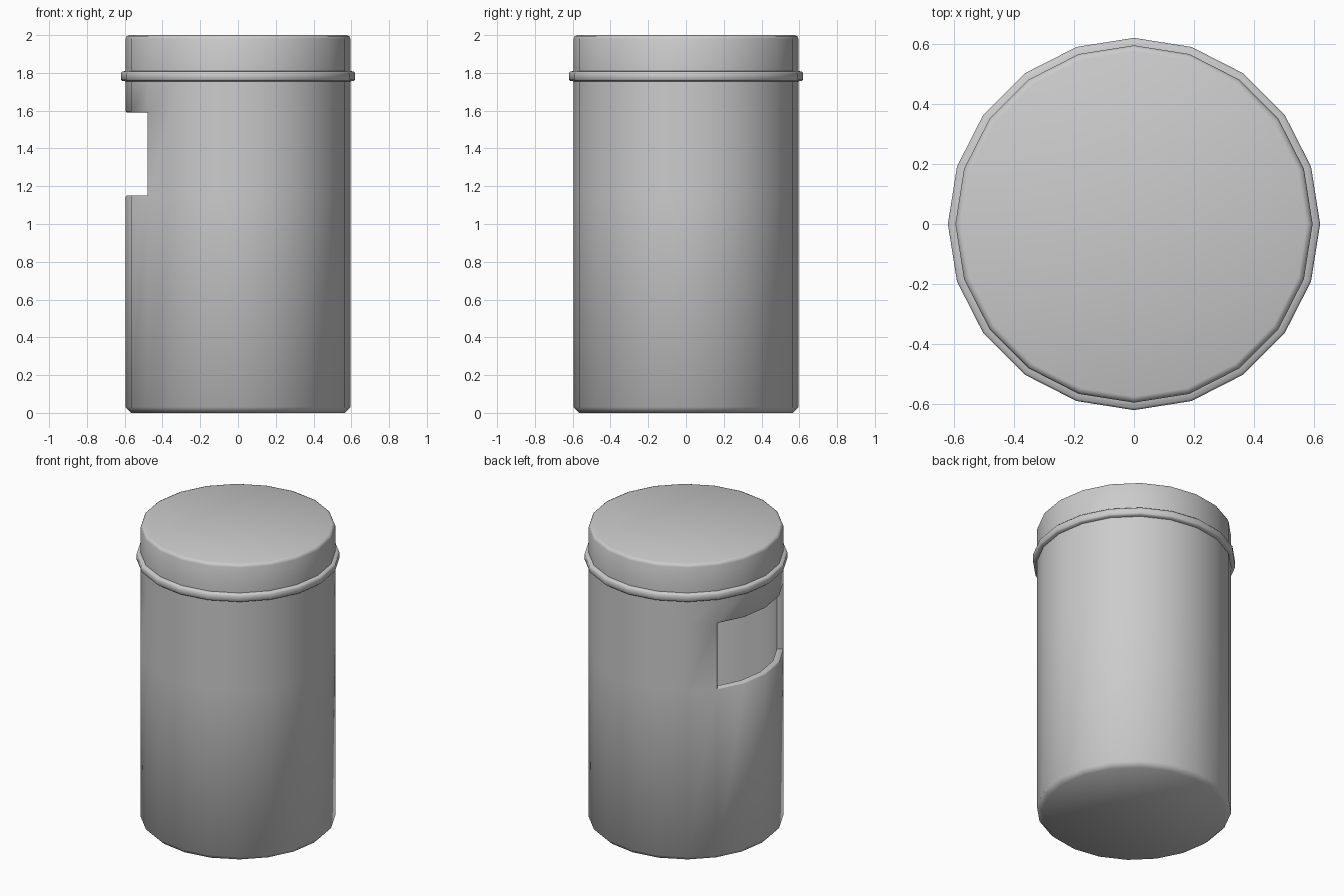
import bpy
import bmesh
from math import cos, sin, pi, radians

cube = bpy.data.objects.get("Cube")
if cube:
    bpy.data.objects.remove(cube)

SIDES = 20
SLOT_LOW, SLOT_HIGH = 1.15, 1.59
SLOT_SIDES = range(8, 12)      # the four panels facing -x
WALL = 0.04
R = 0.595


def material(name, colour):
    mat = bpy.data.materials.new(name)
    mat.use_nodes = True
    mat.diffuse_color = colour
    mat.node_tree.nodes["Principled BSDF"].inputs["Base Color"].default_value = colour
    return mat


def lathe(bm, profile, slot_row):
    """Spin a (radius, z) profile into a capped shell, leaving the slot open."""
    rings = [[bm.verts.new((r * cos(2 * pi * i / SIDES), r * sin(2 * pi * i / SIDES), z))
              for i in range(SIDES)] for r, z in profile]
    for row, (low, high) in enumerate(zip(rings, rings[1:])):
        for i in range(SIDES):
            if row == slot_row and i in SLOT_SIDES:
                continue
            j = (i + 1) % SIDES
            bm.faces.new((low[i], low[j], high[j], high[i]))
    bm.faces.new(rings[0][::-1])
    bm.faces.new(rings[-1])


bm = bmesh.new()

# Outer wall with chamfered base, collar ring and chamfered lid
lathe(bm, [(R - 0.03, 0), (R, 0.03), (R, SLOT_LOW), (R, SLOT_HIGH),
           (R, 1.755), (0.613, 1.758), (0.62, 1.765), (0.62, 1.80),
           (0.613, 1.807), (R, 1.81), (R, 1.98), (R - 0.006, 1.994),
           (R - 0.02, 2.0)], 2)

# Inner wall, floor and ceiling
inner = R - WALL
lathe(bm, [(inner, WALL), (inner, SLOT_LOW), (inner, SLOT_HIGH), (inner, 2 - WALL)], 1)

# Join both walls around the slot
border = [e for e in bm.edges if e.is_boundary]
rim = bmesh.ops.bridge_loops(bm, edges=border)["faces"]
bmesh.ops.recalc_face_normals(bm, faces=bm.faces)

# Soften the outer edge of the slot
rim_faces = set(rim)
lip = [e for f in rim for e in f.edges
       if not all(g in rim_faces for g in e.link_faces)
       and all(v.co.xy.length > R - WALL / 2 for v in e.verts)]
bmesh.ops.bevel(bm, geom=lip, offset=0.006, segments=1, affect='EDGES')

mesh = bpy.data.meshes.new("bin_body")
bm.to_mesh(mesh)
bm.free()
body = bpy.data.objects.new("bin_body", mesh)
bpy.context.collection.objects.link(body)
mesh.materials.append(material("light grey", (0.6, 0.6, 0.6, 1)))

bpy.ops.object.select_all(action='DESELECT')
body.select_set(True)
bpy.context.view_layer.objects.active = body
bpy.ops.object.shade_smooth_by_angle(angle=radians(50))
